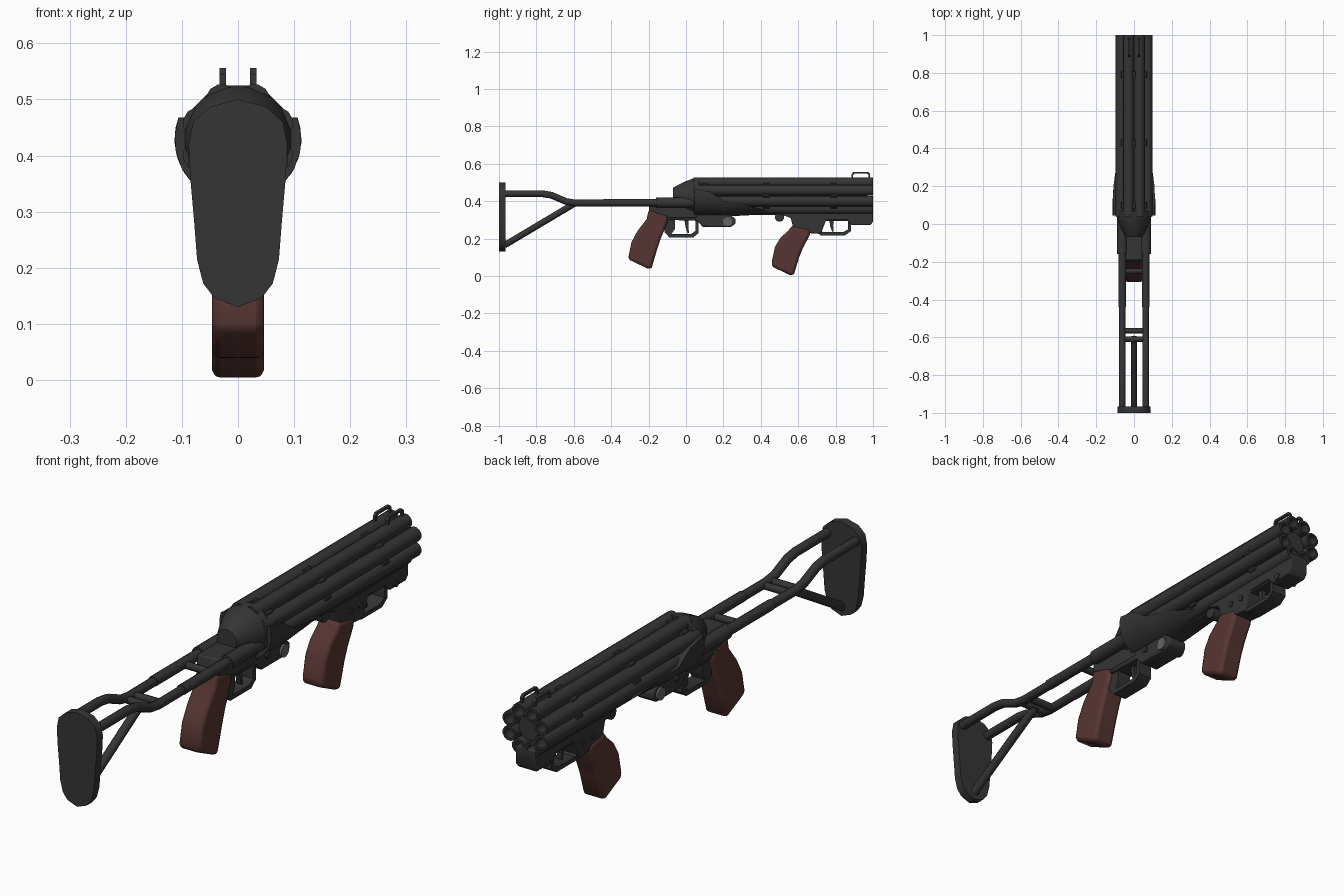
import bpy, bmesh
from math import sin, cos, pi, radians
from mathutils import Vector

if "Cube" in bpy.data.objects:
    bpy.data.objects.remove(bpy.data.objects["Cube"])


def material(name, rgb):
    m = bpy.data.materials.new(name)
    m.diffuse_color = (*rgb, 1)
    m.use_nodes = True
    m.node_tree.nodes["Principled BSDF"].inputs["Base Color"].default_value = m.diffuse_color
    return m


STEEL = material("dark_steel", (0.035, 0.035, 0.036))
PIN = material("worn_steel", (0.13, 0.13, 0.13))
GRIP = material("grip_brown", (0.095, 0.036, 0.033))
CZ = 0.429      # height of barrel cluster axis
RING = 0.075    # radius of barrel ring


def finish(name, bm, mat=STEEL, angle=40, bevel=0):
    bmesh.ops.recalc_face_normals(bm, faces=bm.faces)
    me = bpy.data.meshes.new(name)
    bm.to_mesh(me)
    bm.free()
    for p in me.polygons:
        p.use_smooth = True
    me.set_sharp_from_angle(angle=radians(angle))
    me.materials.append(mat)
    ob = bpy.data.objects.new(name, me)
    bpy.context.collection.objects.link(ob)
    if bevel:
        b = ob.modifiers.new("bevel", 'BEVEL')
        b.width, b.segments, b.angle_limit = bevel, 2, radians(40)
    return ob


def loft(name, loops, mat=STEEL, closed=False, **kw):
    """Bridge equal-length point loops; cap the ends unless closed."""
    bm = bmesh.new()
    rows = [[bm.verts.new(p) for p in l] for l in loops]
    pairs = list(zip(rows, rows[1:])) + ([(rows[-1], rows[0])] if closed else [])
    for a, b in pairs:
        for i in range(len(a)):
            j = (i + 1) % len(a)
            bm.faces.new((a[i], a[j], b[j], b[i]))
    if not closed:
        bm.faces.new(rows[0])
        bm.faces.new(rows[-1])
    return finish(name, bm, mat, **kw)


def slab(name, pts, x0, x1, mat=STEEL, **kw):
    """Side profile (y, z) extruded across x."""
    return loft(name, [[(x, y, z) for y, z in pts] for x in (x0, x1)], mat, **kw)


def box(name, x0, x1, y0, y1, z0, z1, **kw):
    return slab(name, [(y0, z0), (y1, z0), (y1, z1), (y0, z1)], x0, x1, **kw)


def circle(x, y, z, r, n):
    return [(x + r * cos(2 * pi * (i + .5) / n), y, z + r * sin(2 * pi * (i + .5) / n)) for i in range(n)]


def turned(name, x, z, prof, n=12, mat=STEEL, closed=False):
    """Round part along y, prof = (y, radius)."""
    return loft(name, [circle(x, y, z, r, n) for y, r in prof], mat, closed)


def cross_pin(name, y, z, r, hw, mat=STEEL, n=14):
    return slab(name, [(y + r * cos(2 * pi * i / n), z + r * sin(2 * pi * i / n)) for i in range(n)], -hw, hw, mat)


def tube(name, pts, r):
    cu = bpy.data.curves.new(name, 'CURVE')
    cu.dimensions, cu.bevel_depth, cu.bevel_resolution, cu.use_fill_caps = '3D', r, 2, True
    s = cu.splines.new('POLY')
    s.points.add(len(pts) - 1)
    for p, c in zip(s.points, pts):
        p.co = (*c, 1)
    tmp = bpy.data.objects.new("tmp", cu)
    bpy.context.collection.objects.link(tmp)
    me = bpy.data.meshes.new_from_object(tmp)
    bpy.data.objects.remove(tmp)
    bm = bmesh.new()
    bm.from_mesh(me)
    return finish(name, bm, angle=50)


def band(name, outer, t, x0, x1):
    """Flat closed loop (guard or sight) from its outer (y, z) outline."""
    ys, zs = [p[0] for p in outer], [p[1] for p in outer]
    cy, cz = (min(ys) + max(ys)) / 2, (min(zs) + max(zs)) / 2
    ky, kz = 1 - 2 * t / (max(ys) - min(ys)), 1 - 2 * t / (max(zs) - min(zs))
    inner = [(cy + (y - cy) * ky, cz + (z - cz) * kz) for y, z in outer]
    loft(name, [[(x, *p) for p in l] for x, l in ((x0, outer), (x1, outer), (x1, inner), (x0, inner))], closed=True)


# barrels with open bores, and the small clips in the grooves between them
for i in range(8):
    a = radians(22.5 + 45 * i)
    turned(f"barrel_{i}", RING * cos(a), CZ + RING * sin(a),
           [(0.04, .029), (1, .029), (1, .02), (.8, .02), (.8, .001), (.04, .001)], 12)
    g = radians(45 * i)
    for y in (.10, .43, .79):
        turned(f"barrel_clip_{i}", .082 * cos(g), CZ + .082 * sin(g), [(y - .017, .012), (y + .017, .012)], 8)
turned("centre_rod", 0, CZ, [(.04, .05), (.97, .05)], 12)
turned("breech_cone", 0, CZ, [(-.07, .043), (-.05, .055), (.0, .08), (.05, .098), (.07, .098)], 16)

# shroud cupping the cluster, tapering forward
sections = []
for y, top, r in ((.045, 20, .113), (.13, 11, .113), (.20, -14, .112), (.30, -26, .106), (.42, -50, .100), (.47, -65, .098)):
    sweep = [radians(top + (-180 - 2 * top) * k / 14) for k in range(15)]
    sections.append([(r * cos(a), y, CZ + r * sin(a)) for a in sweep])
loft("breech_shroud", sections)

# folding stock: side tubes, sleeves, strut, cross bars
for s, side in ((-1, "left"), (1, "right")):
    x = s * .062
    tube(f"stock_tube_{side}", [(x, -.97, .44), (x, -.77, .44), (x, -.72, .432), (x, -.64, .398),
                                (x, -.59, .39), (x, .05, .392)], .018)
    turned(f"stock_sleeve_{side}", x, .392, [(-.44, .0205), (-.16, .0205), (-.16, .028), (.06, .028)])
tube("stock_strut", [(0, -.97, .165), (0, -.6, .385)], .017)
for y in (-.565, -.61, -.25):
    tube("stock_cross_bar", [(-.062, y, .388), (.062, y, .388)], .015)

# butt plate
half = [(.0, .5), (.05, .487), (.08, .46), (.088, .42), (.085, .36), (.078, .28), (.073, .215), (.062, .172), (.042, .146), (0, .13)]
outline = half + [(-x, z) for x, z in half[-2:0:-1]]
loft("butt_plate", [[(x, y, z) for x, z in outline] for y in (-1, -.965)])

# rear receiver and lower housing
slab("rear_receiver", [(-.2, .35), (-.09, .31), (.06, .31), (.06, .41), (-.19, .41)], -.045, .045, bevel=.006)
slab("lower_receiver", [(-.1, .30), (.06, .295), (.09, .262), (.24, .262), (.265, .28), (.265, .305), (.22, .34), (-.1, .36)],
     -.042, .042, bevel=.006)
cross_pin("takedown_pin", .222, .29, .025, .05, PIN)
cross_pin("selector_pin", .12, .31, .013, .05)
band("rear_trigger_guard", [(-.115, .235), (-.09, .207), (.04, .207), (.068, .23), (.068, .31), (.03, .32), (-.115, .32)], .018, -.03, .03)
slab("rear_guard_web", [(-.12, .32), (-.11, .23), (-.085, .215), (-.06, .25), (-.06, .32)], -.03, .03)
slab("rear_trigger", [(-.01, .31), (-.002, .26), (.008, .228), (.016, .23), (.012, .27), (.016, .31)], -.01, .01)

# pistol grips
slab("rear_grip", [(-.2, .355), (-.095, .33), (-.1, .285), (-.135, .2), (-.155, .14), (-.183, .045), (-.192, .034),
                   (-.3, .085), (-.308, .1), (-.292, .18), (-.26, .24), (-.21, .305)], -.046, .046, GRIP, bevel=.014)
slab("front_grip", [(.565, .27), (.668, .25), (.66, .215), (.625, .15), (.605, .1), (.578, .012), (.566, .0),
                    (.465, .048), (.456, .062), (.475, .155), (.505, .205), (.55, .245)], -.046, .046, GRIP, bevel=.014)

# front frame under the barrels
slab("front_frame", [(.48, .34), (.56, .31), (.575, .25), (.67, .228), (.72, .225), (.75, .3), (.86, .3), (.885, .272),
                     (.985, .272), (1, .29), (1, .36), (.5, .37)], -.042, .042, bevel=.005)
cross_pin("front_hinge", .50, .315, .025, .03)
band("front_trigger_guard", [(.70, .24), (.72, .217), (.85, .217), (.882, .24), (.882, .31), (.70, .31)], .017, -.032, .032)
slab("front_trigger", [(.765, .305), (.772, .26), (.783, .235), (.79, .238), (.787, .27), (.79, .305)], -.01, .01)
for y in (.64, .70, .92):
    cross_pin("frame_pin", y, .285, .012, .047)
box("under_rail", -.02, .02, .25, .5, .325, .37)

# twin loop sights
for s, side in ((-1, "left"), (1, "right")):
    x = s * .027
    band(f"sight_loop_{side}", [(.885, .515), (.885, .545), (.895, .556), (.975, .556), (.985, .545), (.985, .515)],
         .009, x - .006, x + .006)
